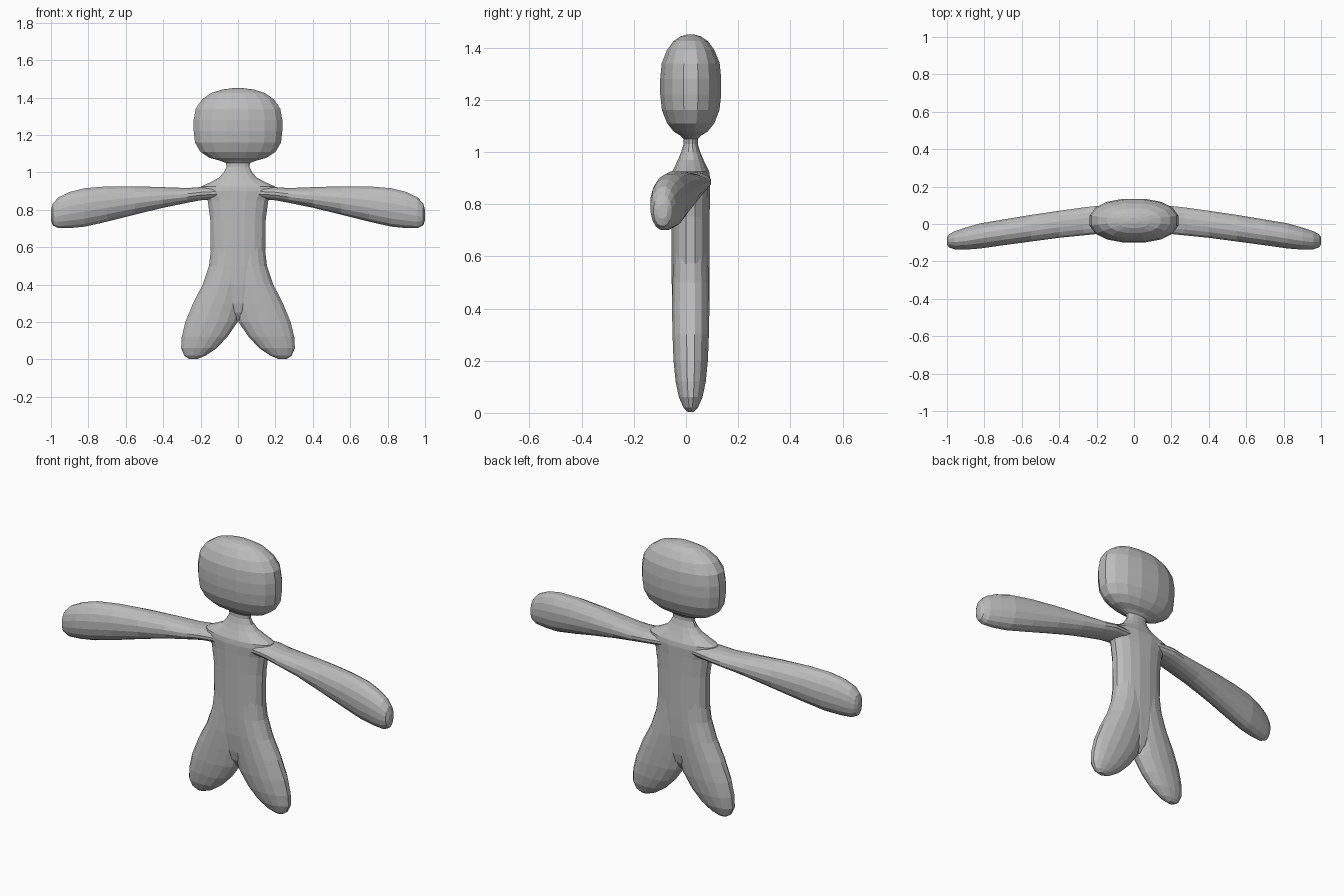
import bpy, bmesh, math

if "Cube" in bpy.data.objects:
    bpy.data.objects.remove(bpy.data.objects["Cube"])

grey = bpy.data.materials.new("plain grey")
grey.diffuse_color = (0.5, 0.5, 0.5, 1)
grey.use_nodes = True
grey.node_tree.nodes["Principled BSDF"].inputs["Base Color"].default_value = grey.diffuse_color


def loft(name, rings, axes, power=2.0, sides=16):
    """Skin (super)elliptical rings; each ring = (centre, half size a, half size b)."""
    bm = bmesh.new()
    loops = []
    for c, a, b in rings:
        loop = []
        for i in range(sides):
            t = 2 * math.pi * (i + 0.5) / sides
            p = list(c)
            for ax, r, v in ((axes[0], a, math.cos(t)), (axes[1], b, math.sin(t))):
                p[ax] += r * math.copysign(abs(v) ** (2 / power), v)
            loop.append(bm.verts.new(p))
        loops.append(loop)
    for l0, l1 in zip(loops, loops[1:]):
        for i in range(sides):
            j = (i + 1) % sides
            bm.faces.new((l0[i], l0[j], l1[j], l1[i]))
    bm.faces.new(loops[0])
    bm.faces.new(loops[-1])
    bmesh.ops.recalc_face_normals(bm, faces=bm.faces)
    me = bpy.data.meshes.new(name)
    bm.to_mesh(me)
    bm.free()
    me.materials.append(grey)
    ob = bpy.data.objects.new(name, me)
    bpy.context.collection.objects.link(ob)
    return ob


CY = 0.018

# Torso, neck and head in one loft: z, half width, half depth
trunk = [(.21, .015, .025), (.25, .05, .05), (.3, .09, .062), (.4, .125, .072),
         (.5, .145, .074), (.6, .149, .074), (.75, .151, .074), (.85, .165, .075),
         (.9, .2, .076), (.925, .2, .072), (.945, .155, .062), (.97, .105, .05), (1.0, .077, .037),
         (1.03, .062, .028), (1.05, .065, .028), (1.063, .1, .04), (1.078, .155, .066),
         (1.11, .205, .092), (1.16, .234, .112), (1.22, .241, .119), (1.28, .241, .119),
         (1.34, .23, .113), (1.39, .196, .093), (1.425, .145, .067), (1.443, .085, .04),
         (1.45, .03, .015)]
body = loft("body", [((0, CY, z), a, b) for z, a, b in trunk], (0, 1), 2.25)

# Legs: z, inner x, outer x, half depth
leg = [(.62, -.05, .142, .066), (.5, -.055, .157, .071), (.4, -.045, .191, .073),
       (.3, -.03, .243, .071), (.2, 0, .284, .067), (.12, .055, .303, .059),
       (.06, .113, .306, .046), (.02, .172, .288, .028), (.003, .215, .262, .012)]

# Arms: x, back y, front y, top z, bottom z
arm = [(.08, .085, -.045, .925, .86), (.2, .098, -.055, .922, .85),
       (.27, .09, -.062, .917, .837), (.4, .072, -.075, .922, .81), (.55, .05, -.095, .927, .773),
       (.7, .025, -.115, .927, .735), (.82, .005, -.132, .917, .708),
       (.9, -.018, -.138, .897, .7), (.96, -.038, -.136, .868, .7),
       (.99, -.055, -.125, .835, .715), (1.0, -.07, -.11, .8, .745)]

limbs = []
for s, side in ((-1, "right"), (1, "left")):
    limbs.append(loft(side + "_leg", [((s * (i + o) / 2, CY, z), (o - i) / 2, d)
                                      for z, i, o, d in leg], (0, 1), 2.15))
    limbs.append(loft(side + "_arm", [((s * x, (b + f) / 2, (t + u) / 2), (b - f) / 2, (t - u) / 2)
                                      for x, b, f, t, u in arm], (1, 2), 2.1))

# Fuse the limbs into the body
for limb in limbs:
    m = body.modifiers.new(limb.name, 'BOOLEAN')
    m.operation = 'UNION'
    m.solver = 'EXACT'
    m.object = limb
dg = bpy.context.evaluated_depsgraph_get()
mesh = bpy.data.meshes.new_from_object(body.evaluated_get(dg))
body.modifiers.clear()
body.data = mesh
for limb in limbs:
    bpy.data.objects.remove(limb)
